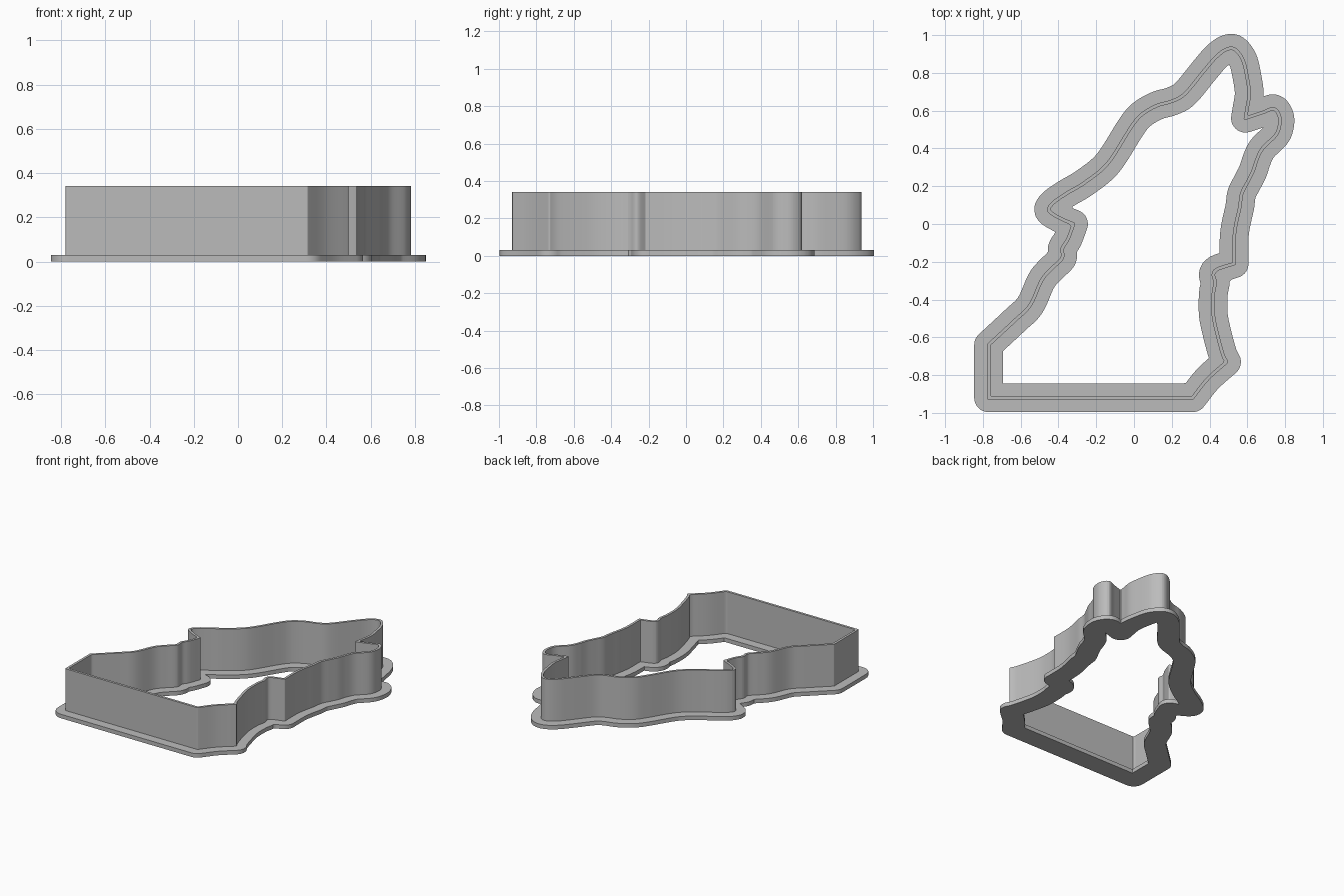
import bpy, bmesh, math
from mathutils import Vector
from mathutils.geometry import intersect_point_line

cube = bpy.data.objects.get("Cube")
if cube:
    bpy.data.objects.remove(cube, do_unlink=True)

GREY = (0.5, 0.5, 0.5, 1.0)
grey = bpy.data.materials.new("plain grey")
grey.use_nodes = True
grey.diffuse_color = GREY
grey.node_tree.nodes["Principled BSDF"].inputs["Base Color"].default_value = GREY

# Centre line of the blade in hundredths: each run is smooth, runs meet at sharp corners
RUNS = [
    [(-77, -92), (-77, -64)],
    [(-77, -64), (-63, -51), (-55, -43), (-49, -30), (-44, -24), (-38, -18),
     (-38, -13), (-35, -8), (-32, 0)],
    [(-32, 0), (-39, 3), (-45, 7), (-43, 11), (-36, 16), (-26, 22), (-14, 32),
     (-3, 49), (2, 56), (7, 60), (13, 63), (20, 65), (27, 69), (37, 81),
     (43, 88), (48, 92), (52, 93), (55, 91), (58, 86), (60, 77), (61, 69),
     (60, 62), (59, 56)],
    [(59, 56), (68, 59), (74, 61), (77, 57), (77, 52), (75, 47), (68, 40),
     (65, 34), (63, 28), (60, 22), (57, 16), (56, 9), (54, 0), (53, -8), (53, -21)],
    [(53, -21), (44, -24), (42, -27), (43, -31), (42, -37), (42, -48),
     (44, -58), (47, -69), (49, -73)],
    [(49, -73), (39, -82), (31, -92)],
    [(31, -92), (-77, -92)],
]


def smooth_run(run, spacing=0.014):
    """Sample a curve through the points of a run, leaving out its last point."""
    p = [Vector((x, y)) / 100 for x, y in run]
    p = [2 * p[0] - p[1]] + p + [2 * p[-1] - p[-2]]
    samples = []
    for a, b, c, d in zip(p, p[1:], p[2:], p[3:]):
        steps = max(2, round((c - b).length / spacing))
        for i in range(steps):
            t = i / steps
            samples.append((2 * b + (c - a) * t + (2 * a - 5 * b + 4 * c - d) * t ** 2
                            + (3 * b - a - 3 * c + d) * t ** 3) / 2)
    return samples


PATH = [point for run in RUNS for point in smooth_run(run)]
SEGMENTS = list(zip(PATH, PATH[1:] + PATH[:1]))


def distance(point):
    best = 9.0
    for a, b in SEGMENTS:
        if (point - a).length > best + 0.1:
            continue
        foot, t = intersect_point_line(point, a, b)
        foot = Vector(foot[:2])
        near = a if t < 0 else b if t > 1 else foot
        best = min(best, (point - near).length)
    return best


def offset_loop(width, side):
    """Offset the path with round outer corners, dropping points that fall too close."""
    loop = []
    for i, (a, b) in enumerate(SEGMENTS):
        c = SEGMENTS[(i + 1) % len(SEGMENTS)][1]
        d1, d2 = b - a, c - b
        normal = Vector((-d1.y, d1.x)).normalized() * side * width
        loop.append((a + b) / 2 + normal)
        turn = math.atan2(d1.x * d2.y - d1.y * d2.x, d1.dot(d2))
        if turn * side < 0:
            steps = 1 + int(abs(turn) / 0.2)
            for k in range(steps + 1):
                angle = turn * k / steps
                co, si = math.cos(angle), math.sin(angle)
                loop.append(b + Vector((normal.x * co - normal.y * si,
                                        normal.x * si + normal.y * co)))
    return [q for q in loop if distance(q) > width * 0.98]


def band(name, half_width, bottom, top):
    """Solid band that follows the path."""
    curve = bpy.data.curves.new(name, "CURVE")
    curve.dimensions = "2D"
    curve.fill_mode = "BOTH"
    curve.extrude = (top - bottom) / 2
    for side in (1, -1):
        points = offset_loop(half_width, side)
        spline = curve.splines.new("POLY")
        spline.points.add(len(points) - 1)
        for target, q in zip(spline.points, points):
            target.co = (q.x, q.y, 0, 1)
        spline.use_cyclic_u = True
    helper = bpy.data.objects.new(name + " outline", curve)
    bpy.context.collection.objects.link(helper)
    graph = bpy.context.evaluated_depsgraph_get()
    mesh = bpy.data.meshes.new_from_object(helper.evaluated_get(graph))
    bpy.data.objects.remove(helper, do_unlink=True)

    bm = bmesh.new()
    bm.from_mesh(mesh)
    bmesh.ops.remove_doubles(bm, verts=bm.verts, dist=0.0001)
    bmesh.ops.recalc_face_normals(bm, faces=bm.faces)
    bmesh.ops.translate(bm, verts=bm.verts, vec=(0, 0, (top + bottom) / 2))
    bm.to_mesh(mesh)
    bm.free()
    mesh.materials.clear()
    mesh.materials.append(grey)

    obj = bpy.data.objects.new(name, mesh)
    bpy.context.collection.objects.link(obj)
    bpy.ops.object.select_all(action="DESELECT")
    obj.select_set(True)
    bpy.context.view_layer.objects.active = obj
    bpy.ops.object.shade_smooth_by_angle(angle=math.radians(30))
    return obj


# Wide grip rim at the base and the thin cutting wall above it
band("grip_rim", 0.076, 0.0, 0.03)
band("cutting_wall", 0.009, 0.025, 0.342)
